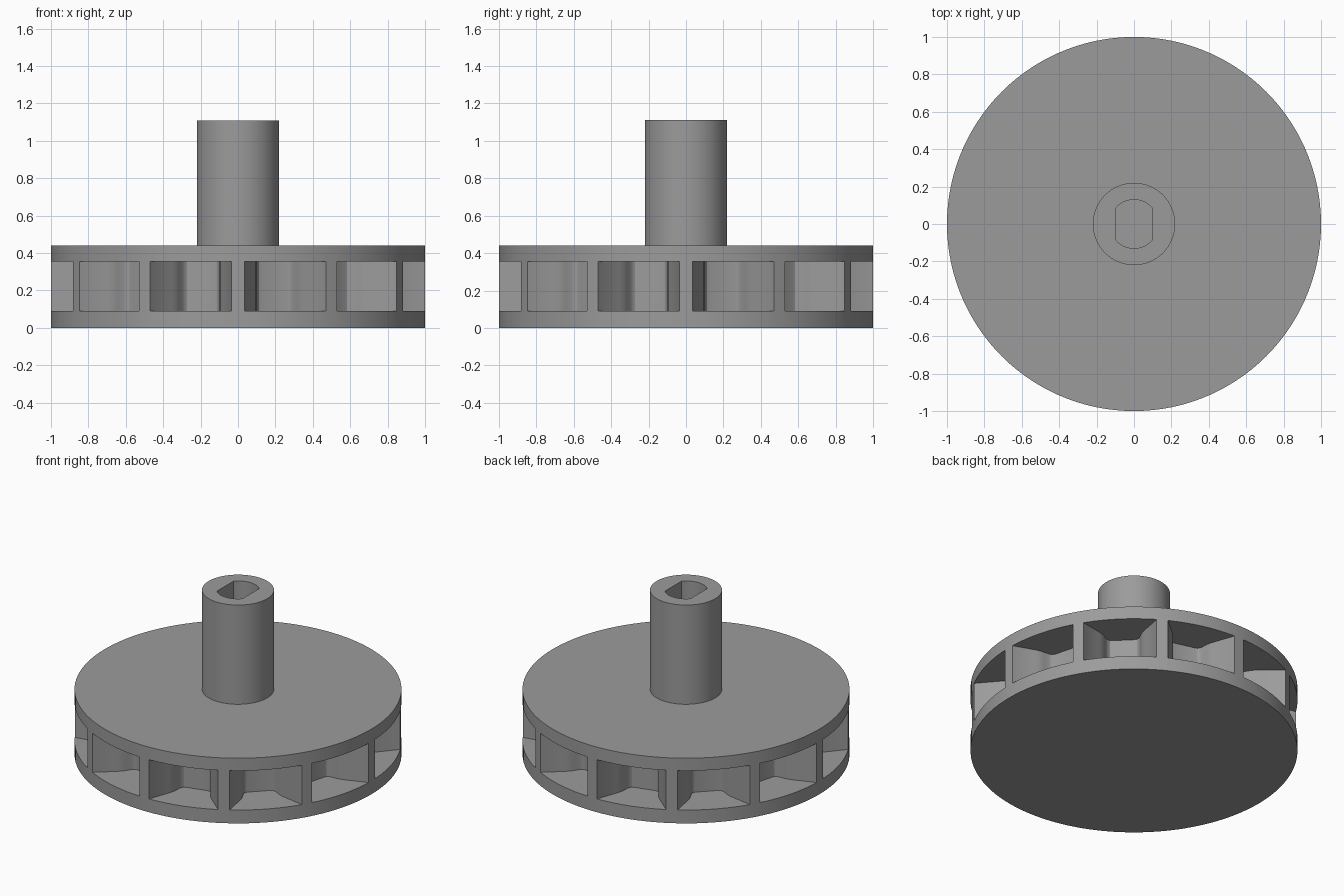
import bpy, bmesh, math
from mathutils import Vector

if "Cube" in bpy.data.objects:
    bpy.data.objects.remove(bpy.data.objects["Cube"])

VANES = 12
STEP = 2 * math.pi / VANES

grey = bpy.data.materials.new("mid grey")
grey.diffuse_color = (0.33, 0.33, 0.33, 1)
grey.use_nodes = True
grey.node_tree.nodes["Principled BSDF"].inputs["Base Color"].default_value = grey.diffuse_color


def make_object(name, bm):
    bmesh.ops.remove_doubles(bm, verts=bm.verts, dist=1e-5)
    bmesh.ops.recalc_face_normals(bm, faces=bm.faces)
    mesh = bpy.data.meshes.new(name)
    bm.to_mesh(mesh)
    bm.free()
    mesh.materials.append(grey)
    ob = bpy.data.objects.new(name, mesh)
    bpy.context.collection.objects.link(ob)
    return ob


def add_prism(bm, outline, z0, z1):
    face = bm.faces.new([bm.verts.new((x, y, z0)) for x, y in outline])
    out = bmesh.ops.extrude_face_region(bm, geom=[face], use_keep_orig=True)
    top = [g for g in out["geom"] if isinstance(g, bmesh.types.BMVert)]
    bmesh.ops.translate(bm, verts=top, vec=(0, 0, z1 - z0))


# Solid wheel with its shaft, turned from one profile
bm = bmesh.new()
profile = [(0, 0), (1, 0), (1, 0.44), (0.22, 0.44), (0.22, 1.11), (0, 1.11)]
verts = [bm.verts.new((r, 0, z)) for r, z in profile]
edges = [bm.edges.new(pair) for pair in zip(verts, verts[1:])]
bmesh.ops.spin(bm, geom=verts + edges, cent=(0, 0, 0), axis=(0, 0, 1),
               angle=2 * math.pi, steps=120, use_merge=True)
wheel = make_object("vaned_wheel", bm)

# Vane half-shape: distance along the vane and half thickness
vane_side = [(1.12, 0.035), (0.999, 0.035), (0.865, 0.083), (0.84, 0.091),
             (0.82, 0.096), (0.80, 0.098), (0.765, 0.100), (0.75, 0.104),
             (0.738, 0.112), (0.732, 0.124)]


def pocket_outline(angle):
    def side(a, sign):
        along = Vector((math.cos(a), math.sin(a)))
        across = Vector((-along.y, along.x)) * sign
        return [along * d + across * w for d, w in vane_side]
    return side(angle, 1) + side(angle + STEP, -1)[::-1]


# Pockets between the vanes
bm = bmesh.new()
for i in range(VANES):
    add_prism(bm, pocket_outline(i * STEP), 0.09, 0.355)
pockets = make_object("pocket_cutter", bm)

# Double-flat bore in the shaft
R, FLAT = 0.13, 0.095
start = math.acos(FLAT / R)
arc = [start + (math.pi - 2 * start) * i / 16 for i in range(17)]
bore_outline = [(R * math.cos(a + h), R * math.sin(a + h))
                for h in (0, math.pi) for a in arc]
bm = bmesh.new()
add_prism(bm, bore_outline, 0.44, 1.3)
bore = make_object("bore_cutter", bm)

# Cut, then drop the cutters
bpy.context.view_layer.objects.active = wheel
wheel.select_set(True)
for cutter in (pockets, bore):
    cutter.hide_render = True
    mod = wheel.modifiers.new("cut", "BOOLEAN")
    mod.operation = "DIFFERENCE"
    mod.solver = "EXACT"
    mod.object = cutter
    bpy.ops.object.modifier_apply(modifier=mod.name)
    bpy.data.objects.remove(cutter)

bpy.ops.object.shade_smooth_by_angle(angle=math.radians(25))
